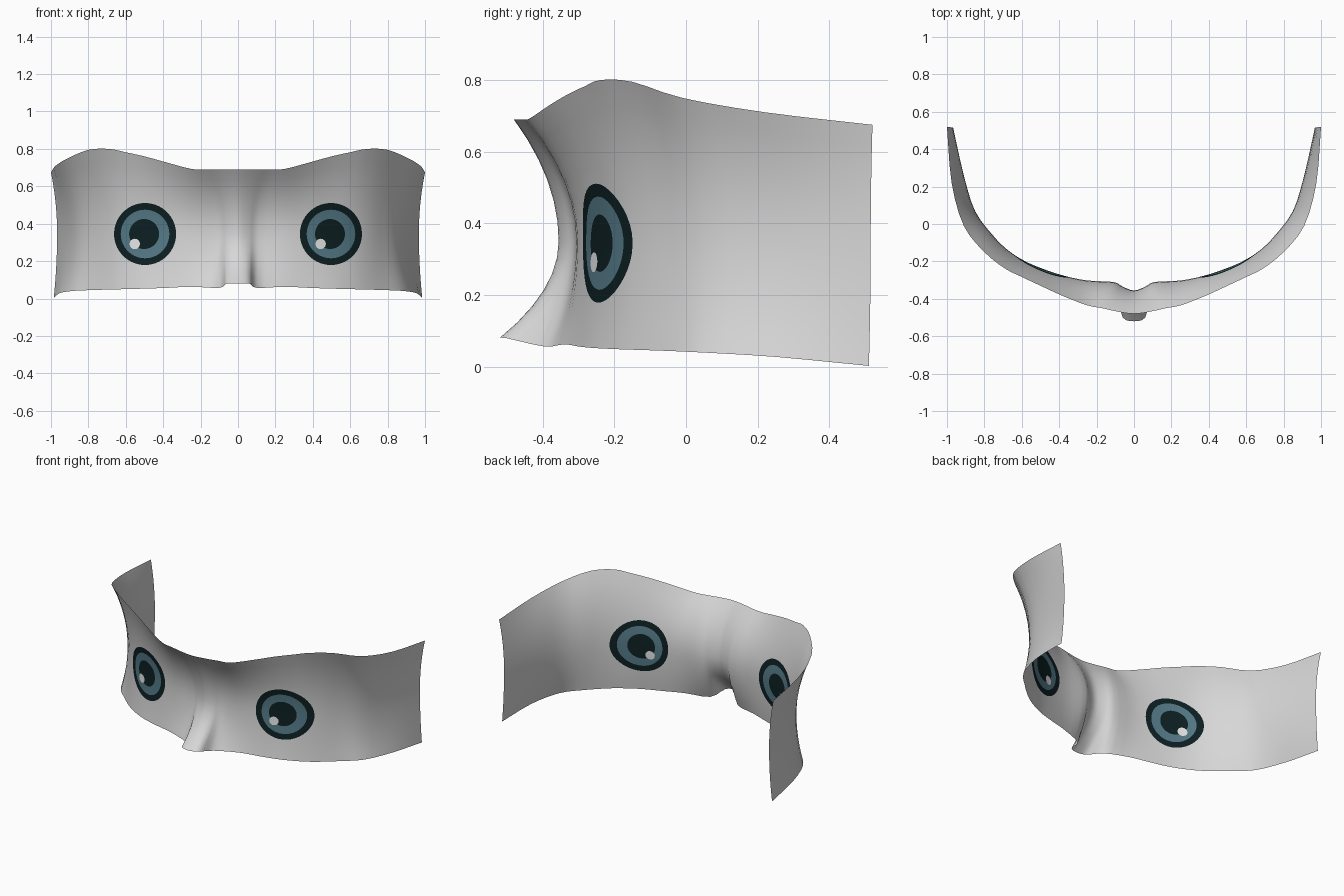
import bpy, math
from mathutils import Vector
from mathutils.geometry import delaunay_2d_cdt

if "Cube" in bpy.data.objects:
    bpy.data.objects.remove(bpy.data.objects["Cube"])

# Half-mask columns from the nose outwards:
# top x, y, z | middle x, y | bottom x, y, z
COLUMNS = [
    (0.00, -0.480, 0.690, 0.000, -0.355, 0.000, -0.520, 0.080),
    (0.09, -0.468, 0.690, 0.060, -0.335, 0.060, -0.500, 0.080),
    (0.17, -0.450, 0.690, 0.110, -0.310, 0.100, -0.395, 0.057),
    (0.25, -0.435, 0.693, 0.250, -0.302, 0.250, -0.340, 0.063),
    (0.38, -0.385, 0.727, 0.380, -0.275, 0.380, -0.300, 0.057),
    (0.50, -0.330, 0.760, 0.500, -0.235, 0.500, -0.260, 0.053),
    (0.60, -0.283, 0.782, 0.600, -0.190, 0.610, -0.205, 0.050),
    (0.69, -0.238, 0.800, 0.680, -0.135, 0.690, -0.150, 0.048),
    (0.80, -0.150, 0.795, 0.755, -0.060, 0.790, -0.060, 0.045),
    (0.91, -0.010, 0.750, 0.850, 0.070, 0.890, 0.050, 0.040),
    (0.975, 0.220, 0.710, 0.910, 0.260, 0.955, 0.250, 0.028),
    (1.00, 0.520, 0.675, 0.967, 0.515, 0.985, 0.510, 0.003),
]
LAST = len(COLUMNS) - 1
MID_Z = 0.35
V_SCALE = 3.0
EYE_X, EYE_Z = 0.497, 0.345


def column(i):
    """Control column, mirrored across the nose and extended past the ends."""
    if abs(i) > LAST:
        s = 1 if i > 0 else -1
        return [2 * a - b for a, b in zip(column(s * LAST), column(s * (LAST - 1)))]
    c = list(COLUMNS[abs(i)])
    if i < 0:
        for k in (0, 3, 5):
            c[k] = -c[k]
    return c


def surface(u, v):
    """Point on the mask: u runs across, v from -1 (bottom) to 1 (top)."""
    i = min(math.floor(u), LAST - 1)
    t = u - i
    c = [0.5 * (2 * b + (d - a) * t + (2 * a - 5 * b + 4 * d - e) * t * t
                + (3 * b - a - 3 * d + e) * t ** 3)
         for a, b, d, e in zip(*(column(i + k) for k in (-1, 0, 1, 2)))]
    ex, ey, ez = c[0:3] if v > 0 else c[5:8]
    w = v * v
    return Vector((c[3] + (ex - c[3]) * w, c[4] + (ey - c[4]) * w,
                   MID_Z + (ez - MID_Z) * abs(v)))


def locate(x, z):
    """Surface parameters of the point seen at (x, z) from the front."""
    u, v = math.copysign(5, x), 0.0
    for _ in range(50):
        p = surface(u, v)
        u += (x - p.x) * 5
        v += (z - p.z) * 1.8
    return Vector((u, v * V_SCALE))


# Eye outlines: x offset, z offset, radius, material index
RINGS = [(0, 0, 0.166, 1), (0, 0, 0.130, 2), (-0.005, 0, 0.080, 1),
         (-0.055, -0.053, 0.028, 3)]


def eye_offset(p):
    return p.x - math.copysign(EYE_X, p.x), p.z - EYE_Z


# Regular grid over the mask, leaving the eyes free
points, edges = [], []
for i in range(-LAST * 3, LAST * 3 + 1):
    for j in range(-6, 7):
        dx, dz = eye_offset(surface(i / 3, j / 6))
        if not 0.10 < math.hypot(dx, dz) < 0.18:
            points.append(Vector((i / 3, j / 6 * V_SCALE)))

# Eye rings cut into the grid
for side in (-1, 1):
    for ox, oz, r, _ in RINGS:
        n = 16 if r < 0.05 else 40
        start = len(points)
        for k in range(n):
            a = 2 * math.pi * k / n
            points.append(locate(side * EYE_X + ox + r * math.cos(a),
                                 EYE_Z + oz + r * math.sin(a)))
            edges.append((start + k, start + (k + 1) % n))

flat, _, faces, *_ = delaunay_2d_cdt(points, edges, [], 0, 1e-5)
verts = [surface(p.x, p.y / V_SCALE) for p in flat]

mesh = bpy.data.meshes.new("mask")
mesh.from_pydata(verts, [], [list(f) for f in faces])
mask = bpy.data.objects.new("mask", mesh)
bpy.context.collection.objects.link(mask)

# Colours
for name, rgb in (("pale_grey", (0.68, 0.68, 0.68)),
                  ("dark_teal", (0.004, 0.014, 0.016)),
                  ("iris_blue", (0.09, 0.195, 0.245)),
                  ("highlight_white", (0.80, 0.80, 0.80))):
    mat = bpy.data.materials.new(name)
    mat.diffuse_color = (*rgb, 1)
    mat.use_nodes = True
    mat.node_tree.nodes["Principled BSDF"].inputs["Base Color"].default_value = mat.diffuse_color
    mesh.materials.append(mat)

# Eye faces coloured by the innermost ring holding them
for poly in mesh.polygons:
    poly.use_smooth = True
    dx, dz = eye_offset(poly.center)
    for ox, oz, r, index in RINGS:
        if math.hypot(dx - ox, dz - oz) < r:
            poly.material_index = index
mesh.update()
